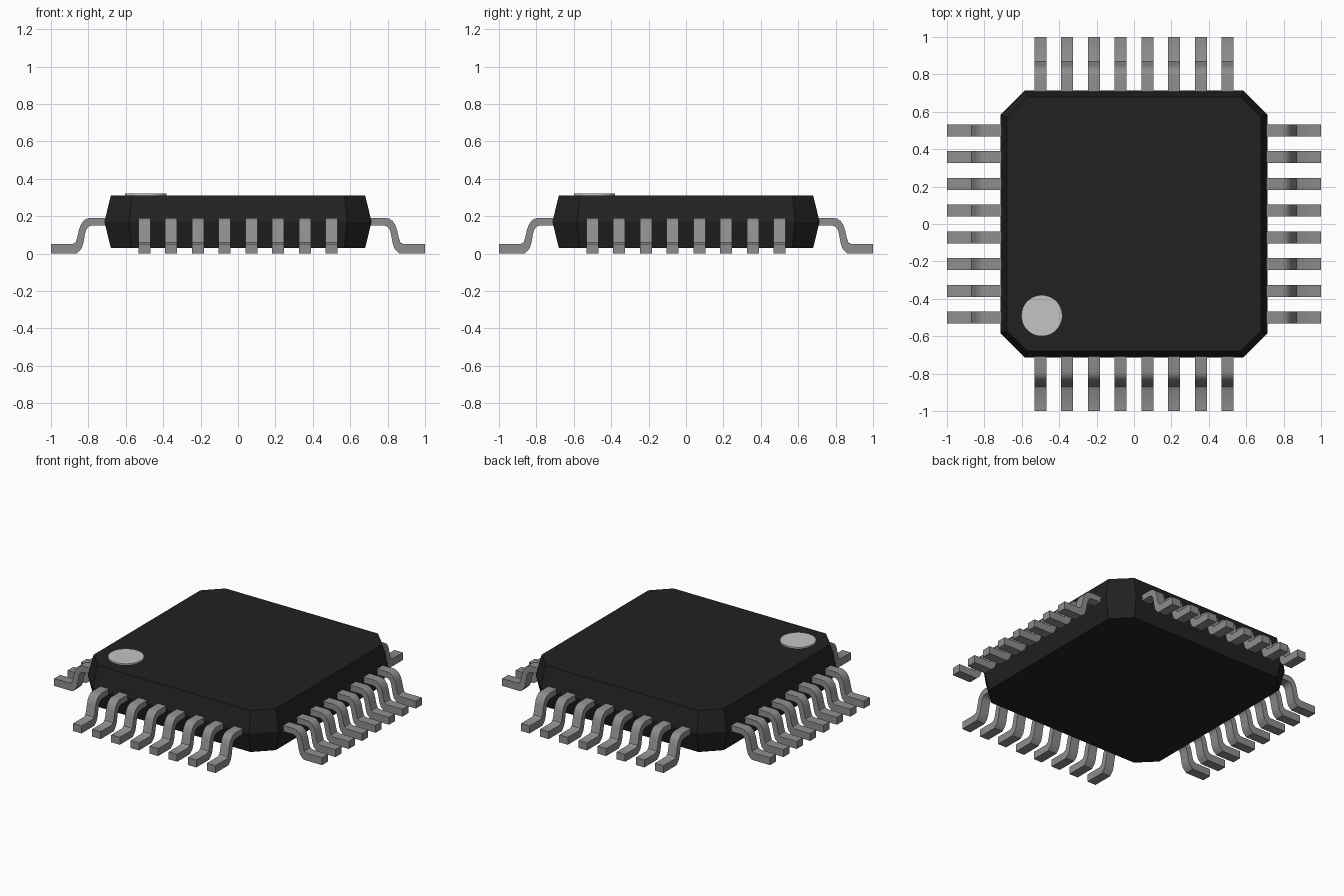
import bpy, bmesh, math
from mathutils import Matrix

cube = bpy.data.objects.get("Cube")
if cube:
    bpy.data.objects.remove(cube, do_unlink=True)


def material(name, value):
    m = bpy.data.materials.new(name)
    m.use_nodes = True
    color = (value, value, value, 1)
    m.diffuse_color = color
    m.node_tree.nodes["Principled BSDF"].inputs["Base Color"].default_value = color
    return m


black = material("black plastic", 0.0155)
metal = material("grey metal", 0.27)
marker = material("light grey paint", 0.55)


def mesh_from(bm, name, mat):
    bmesh.ops.recalc_face_normals(bm, faces=bm.faces)
    me = bpy.data.meshes.new(name)
    bm.to_mesh(me)
    bm.free()
    me.materials.append(mat)
    return me


def add(name, me):
    ob = bpy.data.objects.new(name, me)
    bpy.context.collection.objects.link(ob)
    return ob


def smooth(ob, degrees):
    bpy.ops.object.select_all(action='DESELECT')
    ob.select_set(True)
    bpy.context.view_layer.objects.active = ob
    bpy.ops.object.shade_smooth_by_angle(angle=math.radians(degrees))


# Body: octagonal rings, widest at mid height
def ring(bm, half, cut, z):
    pts = [(half, -cut), (half, cut), (cut, half), (-cut, half),
           (-half, cut), (-half, -cut), (-cut, -half), (cut, -half)]
    return [bm.verts.new((x, y, z)) for x, y in pts]


bm = bmesh.new()
rings = [ring(bm, *r) for r in ((0.68, 0.569, 0.03), (0.714, 0.583, 0.17), (0.68, 0.569, 0.31))]
for low, high in zip(rings, rings[1:]):
    for i in range(8):
        j = (i + 1) % 8
        bm.faces.new((low[i], low[j], high[j], high[i]))
bm.faces.new(rings[0])
bm.faces.new(rings[-1])
add("body", mesh_from(bm, "body", black))

# Round pin-one marker on the top face
bm = bmesh.new()
bmesh.ops.create_cone(bm, cap_ends=True, segments=48, radius1=0.11, radius2=0.11, depth=0.012)
bmesh.ops.translate(bm, verts=bm.verts, vec=(-0.493, -0.49, 0.314))
smooth(add("pin_one_marker", mesh_from(bm, "pin_one_marker", marker)), 30)

# Gull-wing lead: matching upper and lower profile points, extruded to its width
upper = [(0.69, 0.19), (0.79, 0.19), (0.81, 0.186), (0.828, 0.173), (0.842, 0.152),
         (0.851, 0.125), (0.861, 0.08), (0.868, 0.06), (0.885, 0.05), (1.0, 0.05)]
lower = [(0.69, 0.15), (0.78, 0.15), (0.793, 0.147), (0.803, 0.14), (0.811, 0.127),
         (0.817, 0.108), (0.828, 0.05), (0.838, 0.024), (0.863, 0.0), (1.0, 0.0)]
half_width = 0.032
bm = bmesh.new()
rows = []
for (xu, zu), (xl, zl) in zip(upper, lower):
    rows.append([bm.verts.new(p) for p in ((xu, -half_width, zu), (xu, half_width, zu),
                                           (xl, half_width, zl), (xl, -half_width, zl))])
for a, b in zip(rows, rows[1:]):
    for i in range(4):
        j = (i + 1) % 4
        bm.faces.new((a[i], a[j], b[j], b[i]))
bm.faces.new(rows[0])
bm.faces.new(rows[-1])
lead_mesh = mesh_from(bm, "lead", metal)

# Eight leads on each of the four sides
for k, side in enumerate(("left", "back", "right", "front")):
    turn = Matrix.Rotation(k * math.pi / 2, 4, 'Z')
    for i in range(8):
        lead = add(f"lead_{side}_{i + 1}", lead_mesh)
        lead.matrix_world = turn @ Matrix.Translation((0, (i - 3.5) / 7, 0))
smooth(bpy.data.objects["lead_left_1"], 32)
